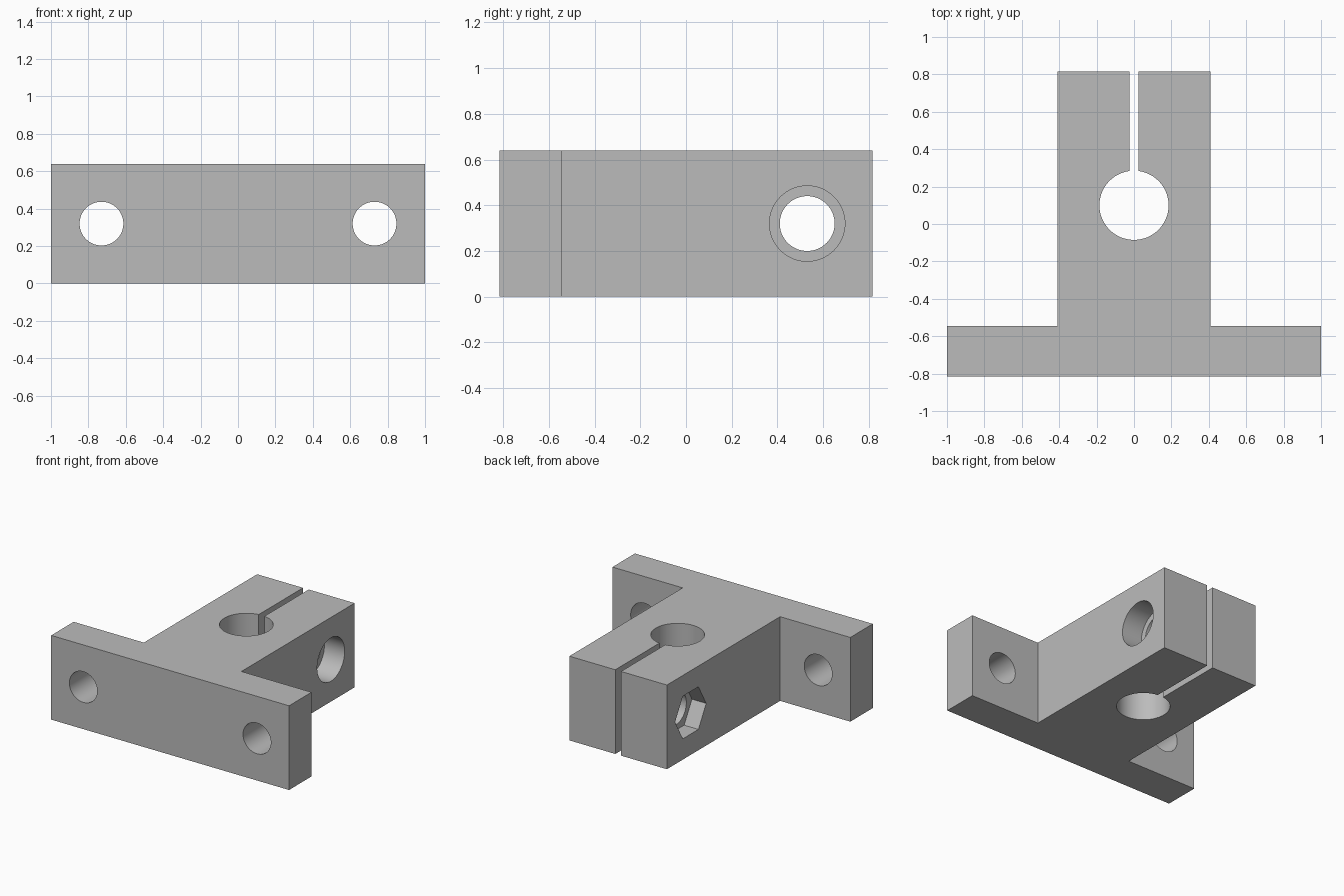
import bpy
from math import pi, radians
from mathutils import Euler

cube = bpy.data.objects.get("Cube")
if cube:
    bpy.data.objects.remove(cube, do_unlink=True)

HEIGHT = 0.64
MID = HEIGHT / 2
BACK = 0.815
PLATE_BACK = -0.545
ARM = 0.41
BORE_Y = 0.10
BOLT_Y = 0.53

grey = bpy.data.materials.new("plain grey")
grey.use_nodes = True
grey.diffuse_color = (0.5, 0.5, 0.5, 1)
grey.node_tree.nodes["Principled BSDF"].inputs["Base Color"].default_value = (0.5, 0.5, 0.5, 1)

# T-shaped outline extruded upward
half = [(1, -BACK), (1, PLATE_BACK), (ARM, PLATE_BACK), (ARM, BACK)]
outline = half + [(-x, y) for x, y in reversed(half)]
n = len(outline)
verts = [(x, y, z) for z in (0, HEIGHT) for x, y in outline]
faces = [list(range(n))[::-1], list(range(n, 2 * n))]
faces += [[i, (i + 1) % n, (i + 1) % n + n, i + n] for i in range(n)]
mesh = bpy.data.meshes.new("shaft_clamp_bracket")
mesh.from_pydata(verts, [], faces)
mesh.materials.append(grey)
bracket = bpy.data.objects.new("shaft_clamp_bracket", mesh)
bpy.context.collection.objects.link(bracket)


def cut(cutter):
    """Subtract the active helper from the bracket, then discard it."""
    cutter.hide_render = True
    cutter.data.materials.append(grey)
    bpy.ops.object.select_all(action="DESELECT")
    bracket.select_set(True)
    bpy.context.view_layer.objects.active = bracket
    mod = bracket.modifiers.new("cut", "BOOLEAN")
    mod.operation = "DIFFERENCE"
    mod.solver = "EXACT"
    mod.object = cutter
    bpy.ops.object.modifier_apply(modifier=mod.name)
    bpy.data.objects.remove(cutter, do_unlink=True)


def drill(centre, radius, length, axis, sides=64):
    turn = {"x": (0, pi / 2, 0), "y": (pi / 2, 0, 0), "z": (0, 0, 0)}[axis]
    bpy.ops.mesh.primitive_cylinder_add(vertices=sides, radius=radius, depth=length)
    tool = bpy.context.object
    tool.data.transform(Euler(turn).to_matrix().to_4x4())
    tool.location = centre
    cut(tool)


# Shaft bore and clamping slit
drill((0, BORE_Y, MID), 0.185, 2, "z")
bpy.ops.mesh.primitive_cube_add(size=1, location=(0, BORE_Y + 0.5, MID))
slit = bpy.context.object
slit.scale = (0.048, 1, 2)
bpy.context.view_layer.update()
cut(slit)

# Mounting holes through the plate
for side in (-1, 1):
    drill((side * 0.73, -0.68, MID), 0.117, 0.6, "y")

# Clamp bolt hole, round head recess on the left, pointed-up nut pocket on the right
drill((0, BOLT_Y, MID), 0.12, 2, "x")
drill((ARM, BOLT_Y, MID), 0.165, 2 * 0.17, "x")
drill((-ARM, BOLT_Y, MID), 0.187, 2 * 0.12, "x", 6)

# The hexagon starts on its corner: check that corners point up and down
bpy.ops.object.select_all(action="DESELECT")
bracket.select_set(True)
bpy.context.view_layer.objects.active = bracket
bpy.ops.object.shade_smooth_by_angle(angle=radians(30))
